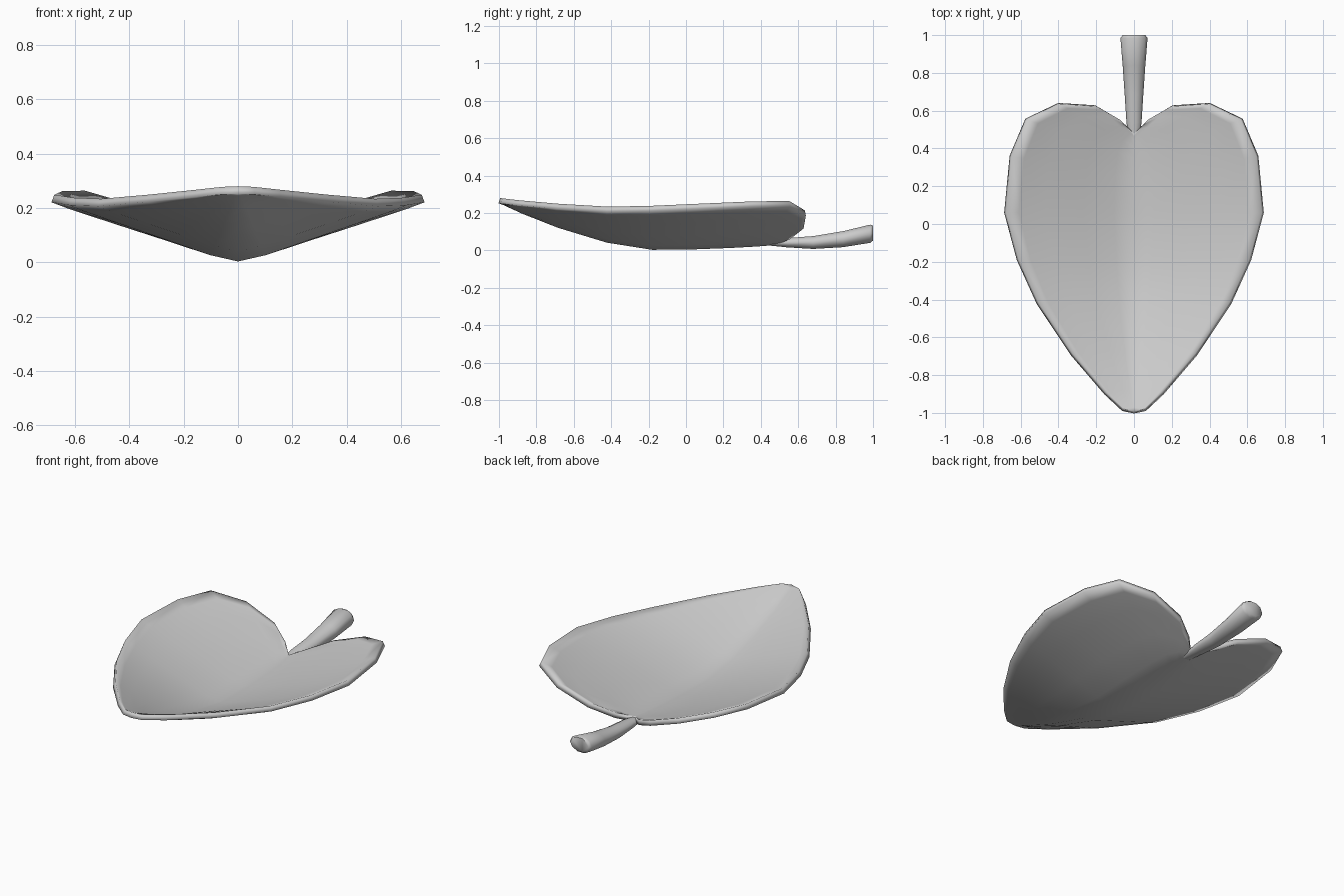
import bpy, bmesh, math
from mathutils import Vector

if "Cube" in bpy.data.objects:
    bpy.data.objects.remove(bpy.data.objects["Cube"])


def finish(bm, name, angle):
    bmesh.ops.remove_doubles(bm, verts=bm.verts, dist=0.0005)
    bmesh.ops.recalc_face_normals(bm, faces=bm.faces)
    mesh = bpy.data.meshes.new(name)
    bm.to_mesh(mesh)
    bm.free()
    ob = bpy.data.objects.new(name, mesh)
    bpy.context.collection.objects.link(ob)
    bpy.ops.object.select_all(action='DESELECT')
    ob.select_set(True)
    bpy.context.view_layer.objects.active = ob
    bpy.ops.object.shade_smooth_by_angle(angle=math.radians(angle))
    return ob


# Leaf blade: right-hand outline from tip to stem notch, paired with the midrib
rim = [(0, -.998, .266), (.06, -.985, .264), (.155, -.895, .254), (.33, -.69, .236),
       (.51, -.42, .22), (.615, -.19, .224), (.682, .06, .235), (.653, .36, .248),
       (.57, .555, .25), (.395, .638, .20), (.2, .625, .13), (.08, .555, .075),
       (0, .48, .045)]
midrib = [(-.998, .266), (-.975, .258), (-.87, .21), (-.68, .135), (-.42, .056),
          (-.18, .018), (.06, .021), (.24, .028), (.35, .034), (.41, .038),
          (.445, .041), (.465, .043), (.48, .045)]
# across the blade: fraction of width, fraction of rise
across = [(0, 0), (.16, .11), (.4, .36), (.7, .67), (.9, .88), (1, 1)]

bm = bmesh.new()
for side in (1, -1):
    rows = []
    for (rx, ry, rz), (my, mz) in zip(rim, midrib):
        rows.append([bm.verts.new((side * rx * t, my + (ry - my) * t, mz + (rz - mz) * f))
                     for t, f in across])
    for a, b in zip(rows, rows[1:]):
        for j in range(len(across) - 1):
            bm.faces.new((a[j], a[j + 1], b[j + 1], b[j]))
leaf = finish(bm, "leaf_blade", 50)
solid = leaf.modifiers.new("thickness", 'SOLIDIFY')
solid.thickness = 0.03
solid.offset = 0

# Stem: curved tapering tube, (y, z, half width, half height)
sections = [(.42, .036, .025, .008), (.54, .041, .04, .026), (.68, .042, .049, .036),
            (.84, .06, .06, .045), (.985, .089, .072, .051), (1.0, .092, .06, .042)]
N = 10
bm = bmesh.new()
rings = []
for y, z, rx, rz in sections:
    rings.append([bm.verts.new((rx * math.cos(2 * math.pi * k / N), y,
                                z + rz * math.sin(2 * math.pi * k / N))) for k in range(N)])
for a, b in zip(rings, rings[1:]):
    for k in range(N):
        n = (k + 1) % N
        bm.faces.new((a[k], a[n], b[n], b[k]))
bm.faces.new(rings[0])
bm.faces.new(rings[-1])
finish(bm, "stem", 60)
